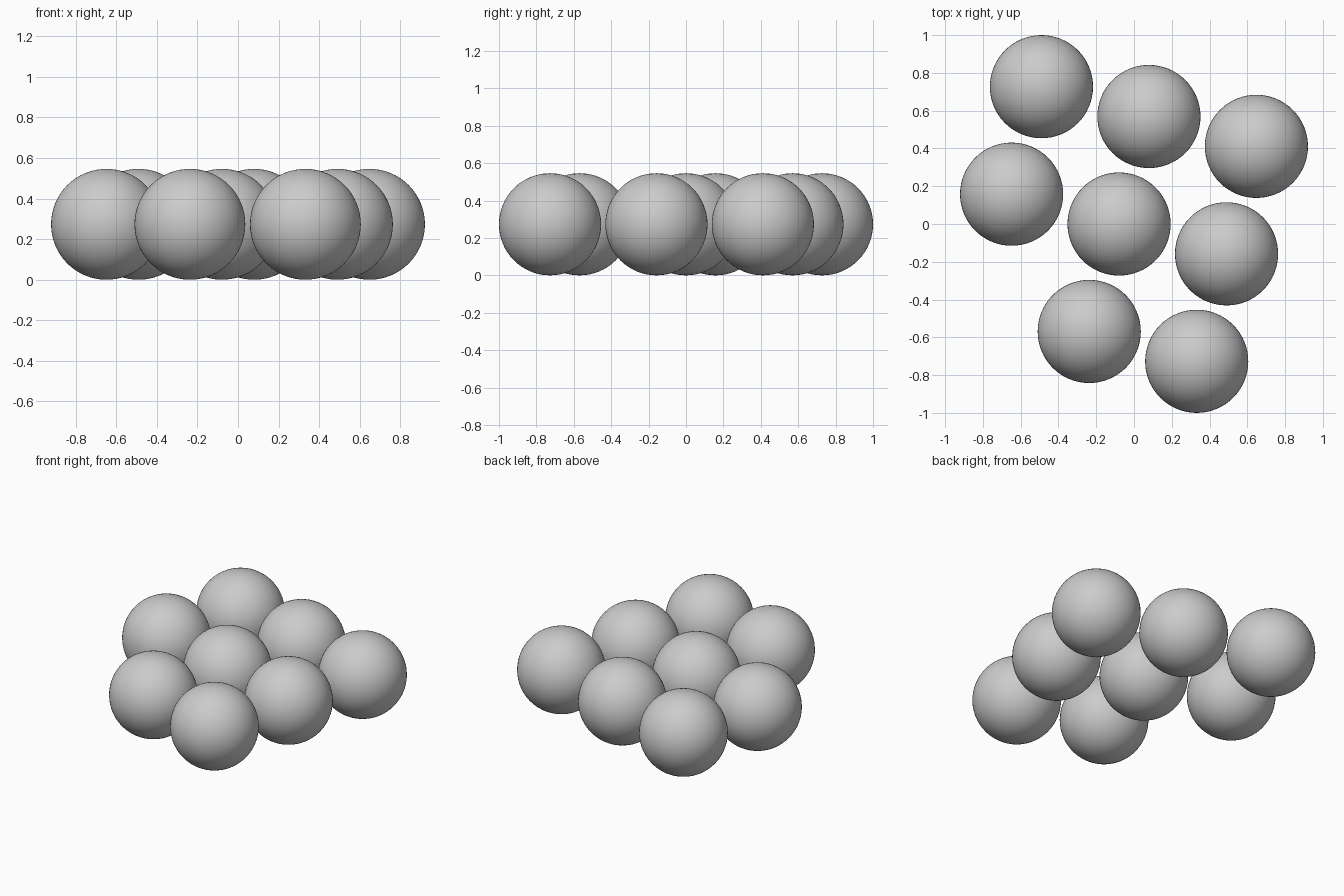
import bpy

if "Cube" in bpy.data.objects:
    bpy.data.objects.remove(bpy.data.objects["Cube"])

# One flat grey for every ball
grey = bpy.data.materials.new("grey")
grey.diffuse_color = (0.6, 0.6, 0.6, 1.0)
grey.use_nodes = True
grey.node_tree.nodes["Principled BSDF"].inputs["Base Color"].default_value = grey.diffuse_color

R = 0.273            # ball radius
A, B = 0.569, 0.158  # turned square grid: column step (A, -B), row step (-B, -A)


def ball(col, row):
    x = -B / 2 + col * A - row * B
    y = -col * B - row * A
    bpy.ops.mesh.primitive_uv_sphere_add(segments=64, ring_count=32, radius=R,
                                         location=(x, y, R))
    ob = bpy.context.object
    ob.name = f"ball_row{row + 2}_col{col + 2}"
    ob.data.materials.append(grey)
    bpy.ops.object.shade_smooth()


# Three rows of balls, with one corner of the front row left empty
for row in (-1, 0, 1):
    for col in (-1, 0, 1):
        if (col, row) != (-1, 1):
            ball(col, row)
